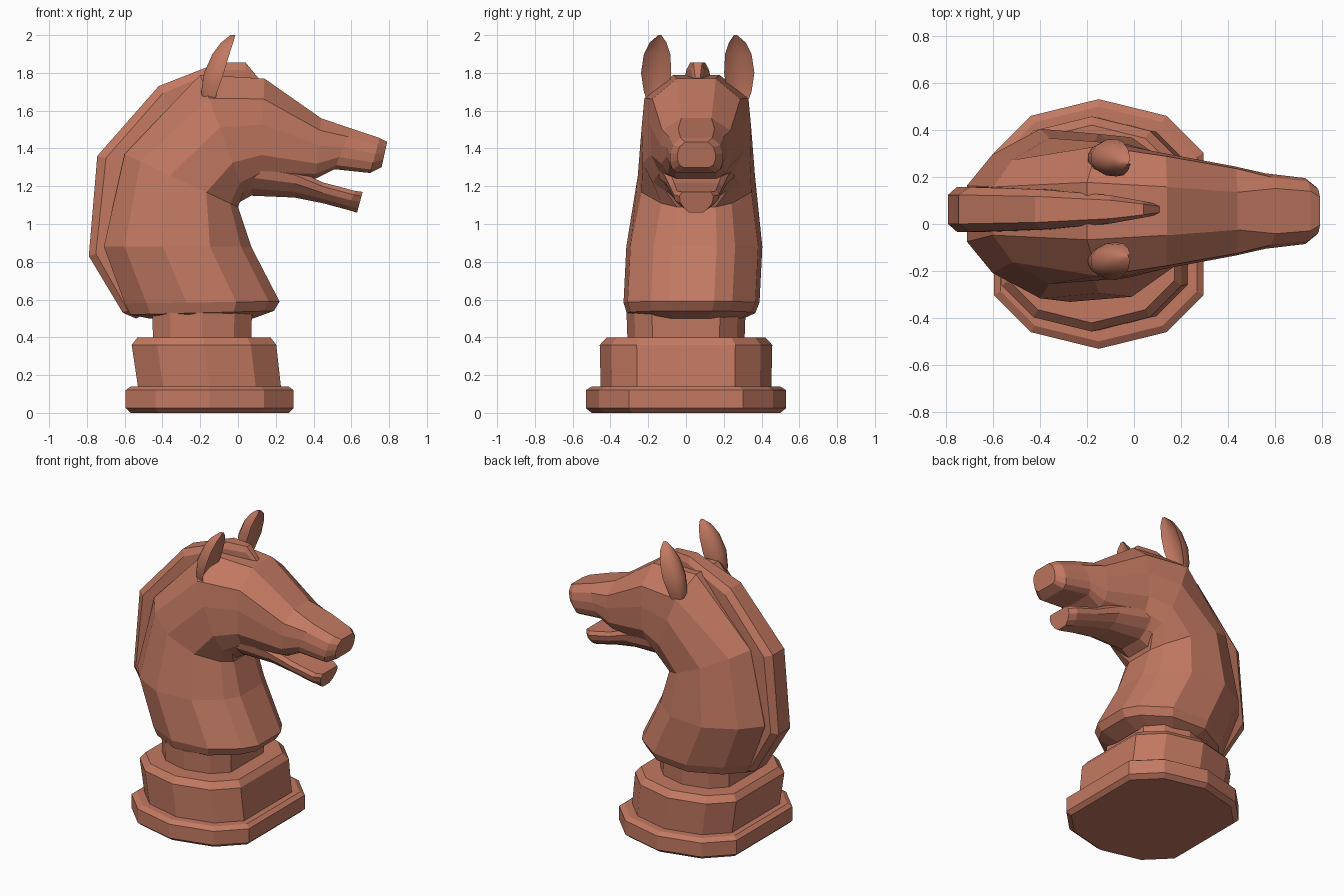
import bpy
import bmesh
import math
from mathutils import Vector

cube = bpy.data.objects.get("Cube")
if cube:
    bpy.data.objects.remove(cube, do_unlink=True)

# One terracotta colour for the whole piece
clay = bpy.data.materials.new("terracotta")
clay.use_nodes = True
colour = (0.54, 0.19, 0.12, 1)
clay.diffuse_color = colour
clay.node_tree.nodes["Principled BSDF"].inputs["Base Color"].default_value = colour


def loft(name, rings):
    """Skin a closed shape through rings that share one vertex count."""
    bm = bmesh.new()
    loops = [[bm.verts.new(p) for p in ring] for ring in rings]
    count = len(loops[0])
    for low, high in zip(loops, loops[1:]):
        for i in range(count):
            j = (i + 1) % count
            bm.faces.new((low[i], low[j], high[j], high[i]))
    bm.faces.new(loops[0])
    bm.faces.new(loops[-1])
    bmesh.ops.recalc_face_normals(bm, faces=bm.faces)
    mesh = bpy.data.meshes.new(name)
    bm.to_mesh(mesh)
    bm.free()
    mesh.materials.append(clay)
    obj = bpy.data.objects.new(name, mesh)
    bpy.context.collection.objects.link(obj)
    return obj


def lean(z):
    """Sideways offset of the centre line, growing towards the head."""
    return 0.055 * min(1, z / 1.1)


def slice_ring(start, end, half_width, section, centre=None):
    """Symmetric ring from start to end in the side plane (x, z)."""
    a, b = Vector(start), Vector(end)
    side = []
    for t, w in section:
        p = a.lerp(b, t)
        y = lean(p.y) if centre is None else centre
        side.append((p.x, y, p.y, w * half_width))
    left = [(x, y + w, z) for x, y, z, w in side]
    right = [(x, y - w, z) for x, y, z, w in reversed(side)]
    return left + right


def smooth(obj, degrees):
    bpy.ops.object.select_all(action="DESELECT")
    obj.select_set(True)
    bpy.context.view_layer.objects.active = obj
    bpy.ops.object.shade_smooth_by_angle(angle=math.radians(degrees))


# Base: ten-sided outline stacked at several heights
quarter = [(0.44, 0.3), (0.285, 0.455)]
outline = quarter + [(0, 0.525)] + [(-x, y) for x, y in reversed(quarter)]
outline += [(-x, -y) for x, y in outline]


def base_ring(z, centre, scale):
    return [(centre + x * scale, y * scale, z) for x, y in outline]


loft("base_foot", [base_ring(*r) for r in (
    (0, -0.15, 0.95), (0.025, -0.15, 1.01), (0.12, -0.15, 1.01),
    (0.14, -0.15, 0.95))])
loft("base_drum", [base_ring(*r) for r in (
    (0.13, -0.15, 0.86), (0.36, -0.18, 0.87), (0.4, -0.18, 0.8))])
loft("base_collar", [base_ring(*r) for r in (
    (0.38, -0.19, 0.59), (0.53, -0.19, 0.6))])

# Neck and upper head: one loft from the collar to the nose
neck = [(0, 0.33), (0.14, 0.7), (0.4, 1), (0.72, 0.94), (0.93, 0.6), (1, 0.33)]
head = [(0, 0.42), (0.2, 0.95), (0.45, 1), (0.75, 0.98), (0.92, 0.8), (1, 0.55)]
nose = [(0, 0.6), (0.2, 0.9), (0.45, 1), (0.7, 1), (0.9, 0.9), (1, 0.7)]
loft("neck_and_head", [slice_ring(*r) for r in (
    ((-0.47, 0.5), (0.08, 0.5), 0.28, neck),
    ((-0.57, 0.52), (0.19, 0.54), 0.34, neck),
    ((-0.6, 0.58), (0.22, 0.59), 0.36, neck),
    ((-0.71, 0.88), (0.07, 0.88), 0.36, neck),
    ((-0.6, 1.37), (0, 1.09), 0.31, neck),
    ((-0.2, 1.79), (0.03, 1.17), 0.29, head),
    ((0.14, 1.77), (0.12, 1.23), 0.245, head),
    ((0.44, 1.56), (0.41, 1.24), 0.19, head),
    ((0.6, 1.505), (0.51, 1.29), 0.16, nose),
    ((0.75, 1.455), (0.7, 1.27), 0.14, nose),
    ((0.79, 1.435), (0.76, 1.3), 0.1, nose))])

# Lower jaw
jaw = [(0, 0.85), (0.2, 1), (0.5, 0.95), (0.8, 0.7), (1, 0.4)]
loft("lower_jaw", [slice_ring(*r, jaw) for r in (
    ((-0.08, 1.34), (-0.02, 1.1), 0.24),
    ((0.08, 1.34), (0.07, 1.15), 0.21),
    ((0.3, 1.29), (0.3, 1.14), 0.17),
    ((0.45, 1.22), (0.45, 1.11), 0.14),
    ((0.62, 1.175), (0.58, 1.075), 0.12),
    ((0.66, 1.17), (0.63, 1.06), 0.09))])

# Mane: bevelled ridge following the back of the neck
ridge = [(0, 0.65), (0.25, 1), (1, 1)]
loft("mane", [slice_ring(*r, ridge, 0.062) for r in (
    ((-0.54, 0.5), (-0.46, 0.54), 0.08),
    ((-0.61, 0.53), (-0.5, 0.58), 0.09),
    ((-0.79, 0.83), (-0.64, 0.88), 0.095),
    ((-0.745, 1.36), (-0.56, 1.32), 0.095),
    ((-0.42, 1.73), (-0.33, 1.58), 0.085),
    ((-0.1, 1.855), (-0.1, 1.7), 0.06),
    ((0.04, 1.855), (0.04, 1.7), 0.035),
    ((0.11, 1.77), (0.09, 1.7), 0.02))])

# Ears: cupped leaf shapes, mirrored about the head's centre line
cup = [(0, 0.25), (0.2, 0.65), (0.6, 0.95), (1, 1), (0.7, 0.4)]
for name, sign in (("left_ear", 1), ("right_ear", -1)):
    rings = []
    for z, back, front, width, inset in (
            (1.62, -0.18, -0.13, 0.035, 0.22), (1.7, -0.195, -0.11, 0.065, 0.22),
            (1.8, -0.18, -0.075, 0.08, 0.22), (1.9, -0.135, -0.045, 0.07, 0.215),
            (1.96, -0.09, -0.025, 0.045, 0.21), (2, -0.04, -0.015, 0.008, 0.2)):
        rings.append(slice_ring((back, z), (front, z), width, cup, 0.062 + sign * inset))
    smooth(loft(name, rings), 50)
